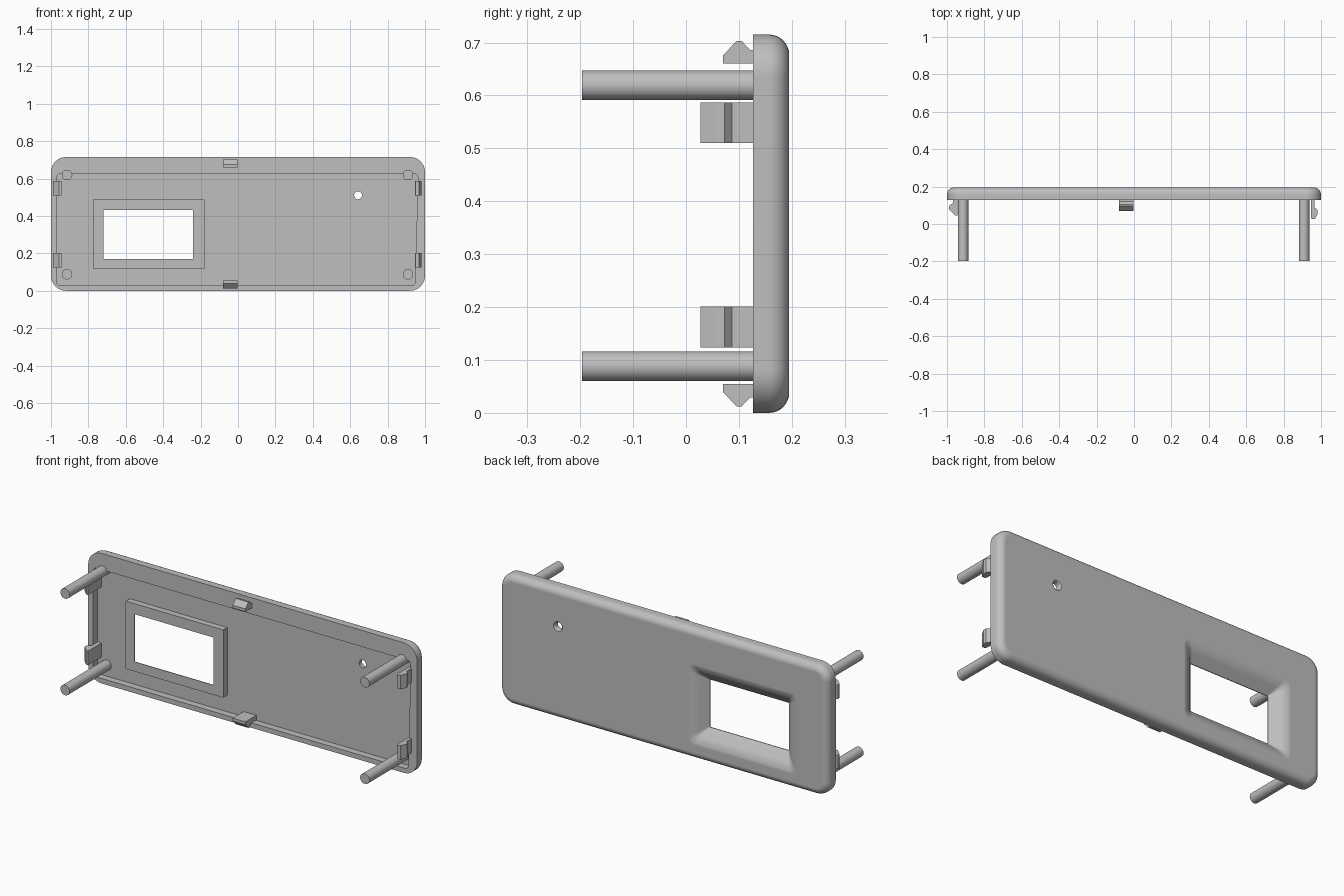
import bpy, bmesh, math

if "Cube" in bpy.data.objects:
    bpy.data.objects.remove(bpy.data.objects["Cube"], do_unlink=True)

BACK, RIM, FLOOR, HEIGHT = 0.195, 0.127, 0.165, 0.715

grey = bpy.data.materials.new("light_grey")
grey.use_nodes = True
colour = (0.52, 0.52, 0.52, 1)
grey.diffuse_color = colour
grey.node_tree.nodes["Principled BSDF"].inputs["Base Color"].default_value = colour


def loft(name, rings):
    """Skin a closed solid through rings of equal point count."""
    bm = bmesh.new()
    loops = [[bm.verts.new(p) for p in ring] for ring in rings]
    for a, b in zip(loops, loops[1:]):
        for i in range(len(a)):
            j = (i + 1) % len(a)
            bm.faces.new((a[i], a[j], b[j], b[i]))
    bm.faces.new(loops[0][::-1])
    bm.faces.new(loops[-1])
    bmesh.ops.recalc_face_normals(bm, faces=bm.faces)
    mesh = bpy.data.meshes.new(name)
    bm.to_mesh(mesh)
    bm.free()
    mesh.materials.append(grey)
    obj = bpy.data.objects.new(name, mesh)
    bpy.context.collection.objects.link(obj)
    return obj


def rounded(x0, x1, z0, z1, r, y, n=8):
    """Rounded rectangle facing the y axis."""
    pts = []
    corners = ((x1 - r, z1 - r), (x0 + r, z1 - r), (x0 + r, z0 + r), (x1 - r, z0 + r))
    for k, (cx, cz) in enumerate(corners):
        for i in range(n + 1):
            a = math.pi / 2 * (k + i / n)
            pts.append((cx + r * math.cos(a), y, cz + r * math.sin(a)))
    return pts


def disc(x, z, r, y, n=32):
    return [(x + r * math.cos(math.tau * i / n), y, z + r * math.sin(math.tau * i / n))
            for i in range(n)]


def smooth(obj, angle=35):
    bpy.ops.object.select_all(action='DESELECT')
    obj.select_set(True)
    bpy.context.view_layer.objects.active = obj
    bpy.ops.object.shade_smooth_by_angle(angle=math.radians(angle))


def combine(target, tool, operation):
    """Apply a boolean and discard the tool."""
    tool.hide_render = True
    mod = target.modifiers.new("boolean", 'BOOLEAN')
    mod.operation, mod.object, mod.solver = operation, tool, 'EXACT'
    bpy.context.view_layer.update()
    graph = bpy.context.evaluated_depsgraph_get()
    mesh = bpy.data.meshes.new_from_object(target.evaluated_get(graph))
    target.modifiers.clear()
    target.data = mesh
    bpy.data.objects.remove(tool, do_unlink=True)


# Panel with a rounded back edge
fillet = 0.038
rings = [rounded(-1, 1, 0, HEIGHT, 0.08, RIM)]
for i in range(9):
    a = math.pi / 2 * i / 8
    d = fillet * (1 - math.cos(a))
    rings.append(rounded(-1 + d, 1 - d, d, HEIGHT - d, 0.08 - d,
                         BACK - fillet + fillet * math.sin(a)))
panel = loft("panel", rings)

# Shallow pocket on the front, its +x wall slightly slanted
pocket = [[(x - 0.025 * (0.625 - z) if x > 0 else x, y, z)
           for x, y, z in rounded(-0.97, 0.962, 0.027, 0.625, 0.02, y)]
          for y in (0.05, FLOOR)]
combine(panel, loft("pocket_cutter", pocket), 'DIFFERENCE')

# Raised window frame, then the flared window through it
frame = loft("window_frame", [rounded(-0.775, -0.18, 0.117, 0.49, 0.002, y, 1)
                              for y in (0.131, 0.18)])
combine(panel, frame, 'UNION')
flare = [(0.1, 0), (0.135, 0), (0.172, 0.04), (0.181, 0.052), (0.188, 0.065),
         (0.193, 0.08), (0.196, 0.096), (0.22, 0.097)]
window = [rounded(-0.72 - d, -0.24 + d, 0.17 - d, 0.432 + d, 0.003 + 0.35 * d, y)
          for y, d in flare]
combine(panel, loft("window_cutter", window), 'DIFFERENCE')

# Small round hole with a softened back edge
hole = [disc(0.642, 0.51, r, y) for y, r in
        ((0.1, 0.021), (0.187, 0.021), (0.192, 0.023), (0.196, 0.028), (0.22, 0.028))]
combine(panel, loft("hole_cutter", hole), 'DIFFERENCE')
smooth(panel)
panel.modifiers.new("weighted_normals", 'WEIGHTED_NORMAL').keep_sharp = True

# Four long pegs
for side, x in (("right", -0.914), ("left", 0.909)):
    for level, z in (("lower", 0.088), ("upper", 0.619)):
        peg = loft(f"{level}_{side}_peg",
                   [disc(x, z, 0.028, y) for y in (-0.197, FLOOR + 0.005)])
        smooth(peg)

# Snap clips on the top and bottom edges
ROOT = FLOOR + 0.005
edge_clip = [(0.07, 0.66), (0.07, 0.676), (0.096, 0.703), (0.105, 0.703),
             (0.121, 0.686), (ROOT, 0.686), (ROOT, 0.66)]
for name, flip in (("top_clip", False), ("bottom_clip", True)):
    loft(name, [[(x, y, HEIGHT - z if flip else z) for y, z in edge_clip]
                for x in (-0.081, -0.004)])

# Snap clips on the two ends
left_profile = [(0.95, 0.027), (0.968, 0.027), (0.982, 0.055), (0.982, 0.073),
                (0.966, 0.087), (0.966, ROOT), (0.946, ROOT), (0.946, 0.04)]
right_profile = [(-0.945, 0.046), (-0.956, 0.046), (-0.99, 0.08), (-0.99, 0.094),
                 (-0.968, 0.114), (-0.968, ROOT), (-0.945, ROOT)]
for side, profile in (("left", left_profile), ("right", right_profile)):
    for level, z in (("lower", 0.124), ("upper", 0.51)):
        loft(f"{level}_{side}_clip",
             [[(x, y, h) for x, y in profile] for h in (z, z + 0.077)])
